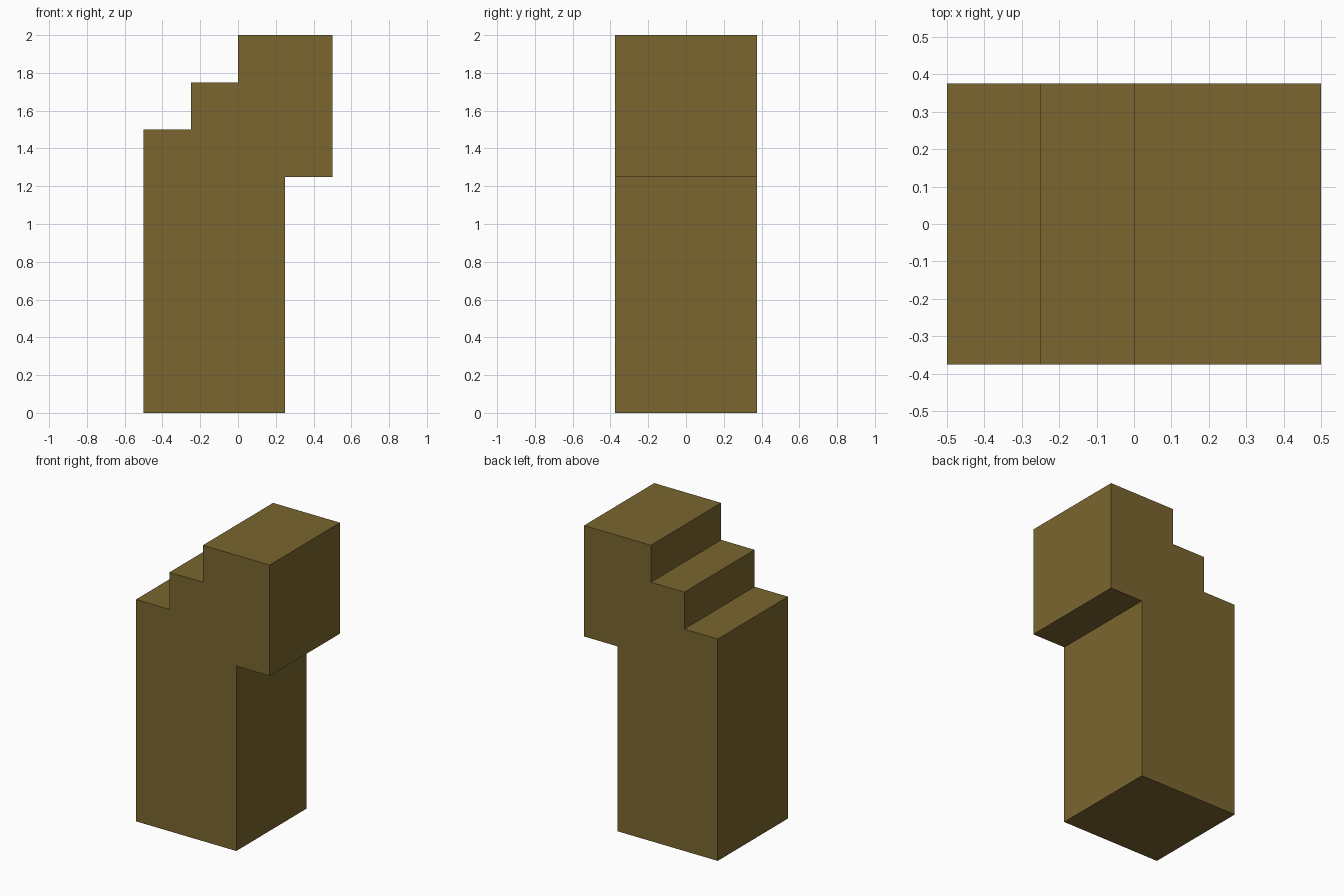
import bpy
import bmesh

if "Cube" in bpy.data.objects:
    bpy.data.objects.remove(bpy.data.objects["Cube"])

DEPTH = 0.75

# Side outline (x, z): post, overhanging block and two steps
PROFILE = [(-0.5, 0), (0.25, 0), (0.25, 1.25), (0.5, 1.25), (0.5, 2),
           (0, 2), (0, 1.75), (-0.25, 1.75), (-0.25, 1.5), (-0.5, 1.5)]

brown = bpy.data.materials.new("olive_brown")
brown.diffuse_color = (0.195, 0.132, 0.028, 1)
brown.use_nodes = True
brown.node_tree.nodes["Principled BSDF"].inputs["Base Color"].default_value = brown.diffuse_color


def extrude_profile(name, points, depth, material):
    bm = bmesh.new()
    face = bm.faces.new([bm.verts.new((x, -depth / 2, z)) for x, z in points])
    result = bmesh.ops.extrude_face_region(bm, geom=[face])
    moved = [v for v in result["geom"] if isinstance(v, bmesh.types.BMVert)]
    bmesh.ops.translate(bm, verts=moved, vec=(0, depth, 0))
    # Keep one front cap, facing outwards
    bmesh.ops.recalc_face_normals(bm, faces=bm.faces[:])
    mesh = bpy.data.meshes.new(name)
    bm.to_mesh(mesh)
    bm.free()
    mesh.materials.append(material)
    obj = bpy.data.objects.new(name, mesh)
    bpy.context.collection.objects.link(obj)
    return obj


# Stepped post with overhang
extrude_profile("stepped_post", PROFILE, DEPTH, brown)
